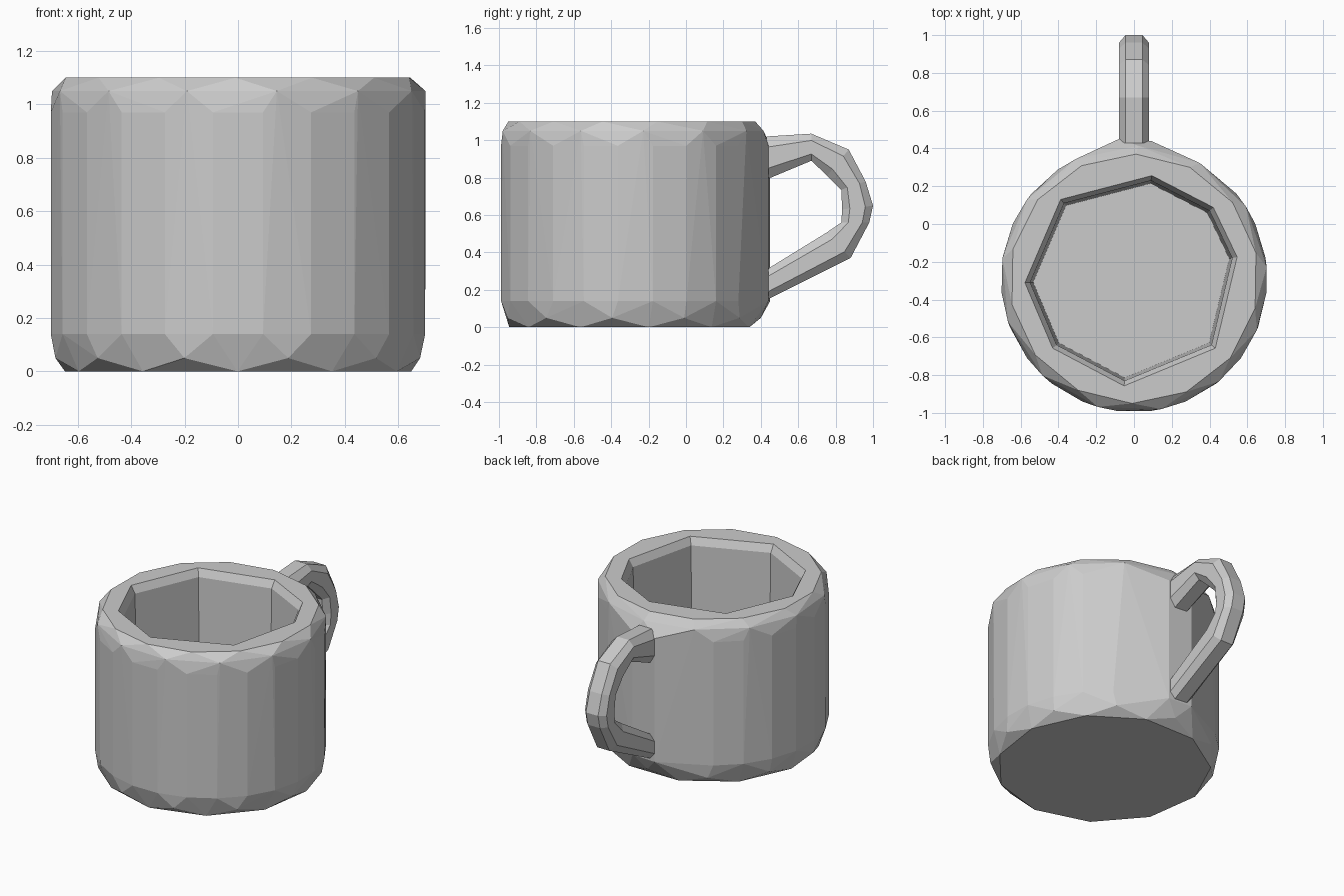
import bpy, bmesh, math

if "Cube" in bpy.data.objects:
    bpy.data.objects.remove(bpy.data.objects["Cube"])

CY = -0.29  # centre of the cup in y


def make_object(name, bm):
    bmesh.ops.recalc_face_normals(bm, faces=bm.faces)
    mesh = bpy.data.meshes.new(name)
    bm.to_mesh(mesh)
    bm.free()
    ob = bpy.data.objects.new(name, mesh)
    bpy.context.collection.objects.link(ob)
    return ob


def arc(r, n, start=0, sweep=360):
    step = sweep / n
    return [(r * math.cos(math.radians(start + i * step)),
             CY + r * math.sin(math.radians(start + i * step))) for i in range(n)]


def loft(name, rings):
    """Skin a list of equal-length point rings and cap both ends."""
    bm = bmesh.new()
    rows = [[bm.verts.new(p) for p in ring] for ring in rings]
    n = len(rows[0])
    for a, b in zip(rows, rows[1:]):
        for i in range(n):
            j = (i + 1) % n
            bm.faces.new((a[i], a[j], b[j], b[i]))
    bm.faces.new(rows[0])
    bm.faces.new(rows[-1])
    return make_object(name, bm)


# Cup: faceted outer shell, with coarser outlines at foot and rim
outline = arc(0.705, 19, 125, 290) + [(0.40, 0.28), (0.09, 0.44), (-0.08, 0.45), (-0.36, 0.30)]
layers = [
    (0.00, arc(0.655, 11, 8)),
    (0.05, arc(0.69, 11, 24)),
    (0.14, outline),
    (0.97, outline),
    (1.05, arc(0.705, 13, 5)),
    (1.10, arc(0.66, 14, 12)),
]
bm = bmesh.new()
for z, pts in layers:
    for x, y in pts:
        bm.verts.new((x, y, z))
hull = bmesh.ops.convex_hull(bm, input=bm.verts)
loose = [v for v in bm.verts if not v.link_faces]
bmesh.ops.delete(bm, geom=loose, context='VERTS')
cup = make_object("cup", bm)

# Hollow: eight-sided, flaring slightly at the lip
inside = [(-0.37, 0.11), (0.09, 0.23), (0.40, 0.07), (0.52, -0.18),
          (0.41, -0.64), (-0.05, -0.83), (-0.41, -0.64), (-0.55, -0.31)]
hollow = loft("hollow_cutter", [
    [(x * s, CY + (y - CY) * s, z) for x, y in inside]
    for z, s in ((0.14, 0.97), (1.05, 1.0), (1.15, 1.10))])
hollow.hide_render = True
mod = cup.modifiers.new("hollow", 'BOOLEAN')
mod.operation = 'DIFFERENCE'
mod.solver = 'EXACT'
mod.object = hollow
bpy.context.view_layer.objects.active = cup
bpy.ops.object.modifier_apply(modifier=mod.name)
bpy.data.objects.remove(hollow)

# Handle: octagonal sections between outer and inner curve points (y, z)
sections = [
    ((0.43, 1.02), (0.43, 0.79)), ((0.67, 1.035), (0.67, 0.89)),
    ((0.87, 0.95), (0.755, 0.81)), ((0.96, 0.78), (0.83, 0.735)),
    ((1.00, 0.65), (0.835, 0.63)), ((0.98, 0.56), (0.83, 0.56)),
    ((0.88, 0.37), (0.75, 0.505)), ((0.40, 0.13), (0.40, 0.29)),
]
# (x offset, fraction from outer to inner)
profile = [(-0.045, 0), (0.045, 0), (0.08, 0.25), (0.08, 0.75),
           (0.045, 1), (-0.045, 1), (-0.08, 0.75), (-0.08, 0.25)]
loft("handle", [
    [(x, o[0] + (i[0] - o[0]) * t, o[1] + (i[1] - o[1]) * t) for x, t in profile]
    for o, i in sections])
